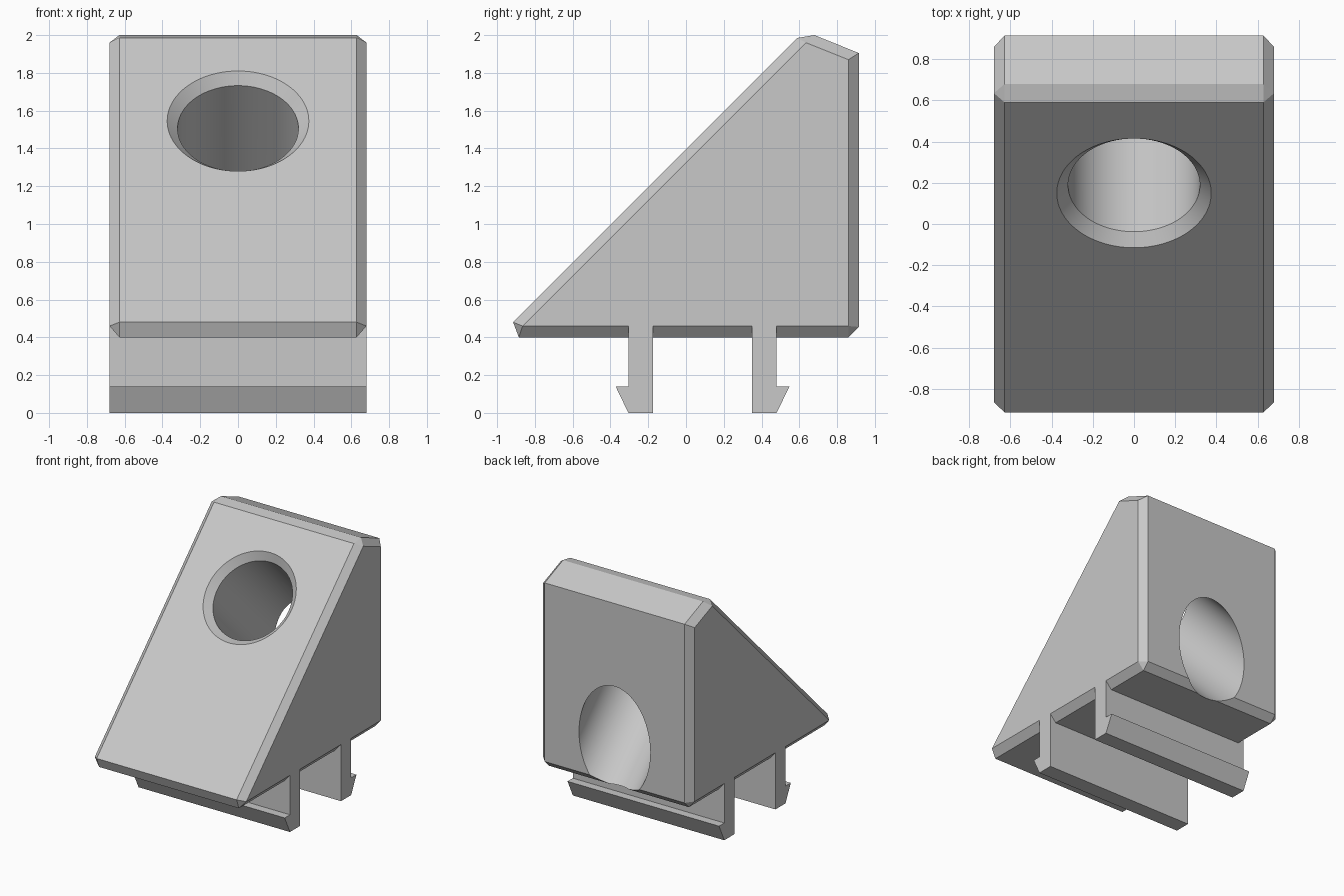
import bpy, bmesh, math
from mathutils import Matrix, Vector

if "Cube" in bpy.data.objects:
    bpy.data.objects.remove(bpy.data.objects["Cube"], do_unlink=True)

HALF_WIDTH = 0.68
CHAMFER = 0.052

grey = bpy.data.materials.new("light grey")
grey.use_nodes = True
colour = (0.58, 0.58, 0.58, 1)
grey.diffuse_color = colour
grey.node_tree.nodes["Principled BSDF"].inputs["Base Color"].default_value = colour


def make_object(name, bm):
    bmesh.ops.recalc_face_normals(bm, faces=bm.faces[:])
    mesh = bpy.data.meshes.new(name)
    bm.to_mesh(mesh)
    bm.free()
    mesh.materials.append(grey)
    obj = bpy.data.objects.new(name, mesh)
    bpy.context.collection.objects.link(obj)
    return obj


def smooth(obj):
    bpy.ops.object.select_all(action='DESELECT')
    obj.select_set(True)
    bpy.context.view_layer.objects.active = obj
    bpy.ops.object.shade_smooth_by_angle(angle=math.radians(14))


# Chamfered wedge: full outline in the middle, inset outline on the sides
outline = [(-0.915, 0.48), (0.59, 1.985), (0.68, 2.0), (0.915, 1.905),
           (0.915, 0.455), (0.86, 0.40), (-0.885, 0.40)]
side_outline = [(-0.865, 0.46), (0.635, 1.96), (0.86, 1.87), (0.86, 0.46)]
bm = bmesh.new()
for points, half in ((outline, HALF_WIDTH - CHAMFER), (side_outline, HALF_WIDTH)):
    for side in (-1, 1):
        for y, z in points:
            bm.verts.new((side * half, y, z))
bmesh.ops.convex_hull(bm, input=bm.verts[:])
bmesh.ops.dissolve_limit(bm, angle_limit=math.radians(3),
                         verts=bm.verts[:], edges=bm.edges[:])
wedge = make_object("wedge_body", bm)

# Countersunk bore, square to the slope: (depth, radius) rings along its axis
SIDES = 96
axis = Vector((0, 1, -1)).normalized()
placement = Matrix.Translation((0, 0.15, 1.545)) @ axis.to_track_quat('Z', 'Y').to_matrix().to_4x4()
bm = bmesh.new()
rings = []
for depth, radius in ((-0.1, 0.475), (0.055, 0.32), (2.0, 0.32)):
    ring = []
    for i in range(SIDES):
        a = math.tau * i / SIDES
        ring.append(bm.verts.new((radius * math.cos(a), radius * math.sin(a), depth)))
    rings.append(ring)
for lower, upper in zip(rings, rings[1:]):
    for i in range(SIDES):
        j = (i + 1) % SIDES
        bm.faces.new((lower[i], lower[j], upper[j], upper[i]))
bm.faces.new(rings[0])
bm.faces.new(rings[-1])
bm.transform(placement)
cutter = make_object("bore_cutter", bm)
cutter.hide_render = True

bore = wedge.modifiers.new("bore", 'BOOLEAN')
bore.operation = 'DIFFERENCE'
bore.solver = 'EXACT'
bore.object = cutter
bpy.context.view_layer.objects.active = wedge
bpy.ops.object.modifier_apply(modifier=bore.name)
bpy.data.objects.remove(cutter, do_unlink=True)
smooth(wedge)

# Two hooked clip rails, mirrored about their shared centre line
CLIP_CENTRE = 0.0875
clip_profile = [(0.2625, 0.46), (0.2625, 0), (0.3925, 0),
                (0.46, 0.14), (0.3925, 0.14), (0.3925, 0.46)]
for name, direction in (("front_clip", -1), ("back_clip", 1)):
    bm = bmesh.new()
    face = bm.faces.new([bm.verts.new((-HALF_WIDTH, CLIP_CENTRE + direction * y, z))
                         for y, z in clip_profile])
    extruded = bmesh.ops.extrude_face_region(bm, geom=[face], use_keep_orig=True)
    moved = [v for v in extruded["geom"] if isinstance(v, bmesh.types.BMVert)]
    bmesh.ops.translate(bm, verts=moved, vec=(2 * HALF_WIDTH, 0, 0))
    make_object(name, bm)
